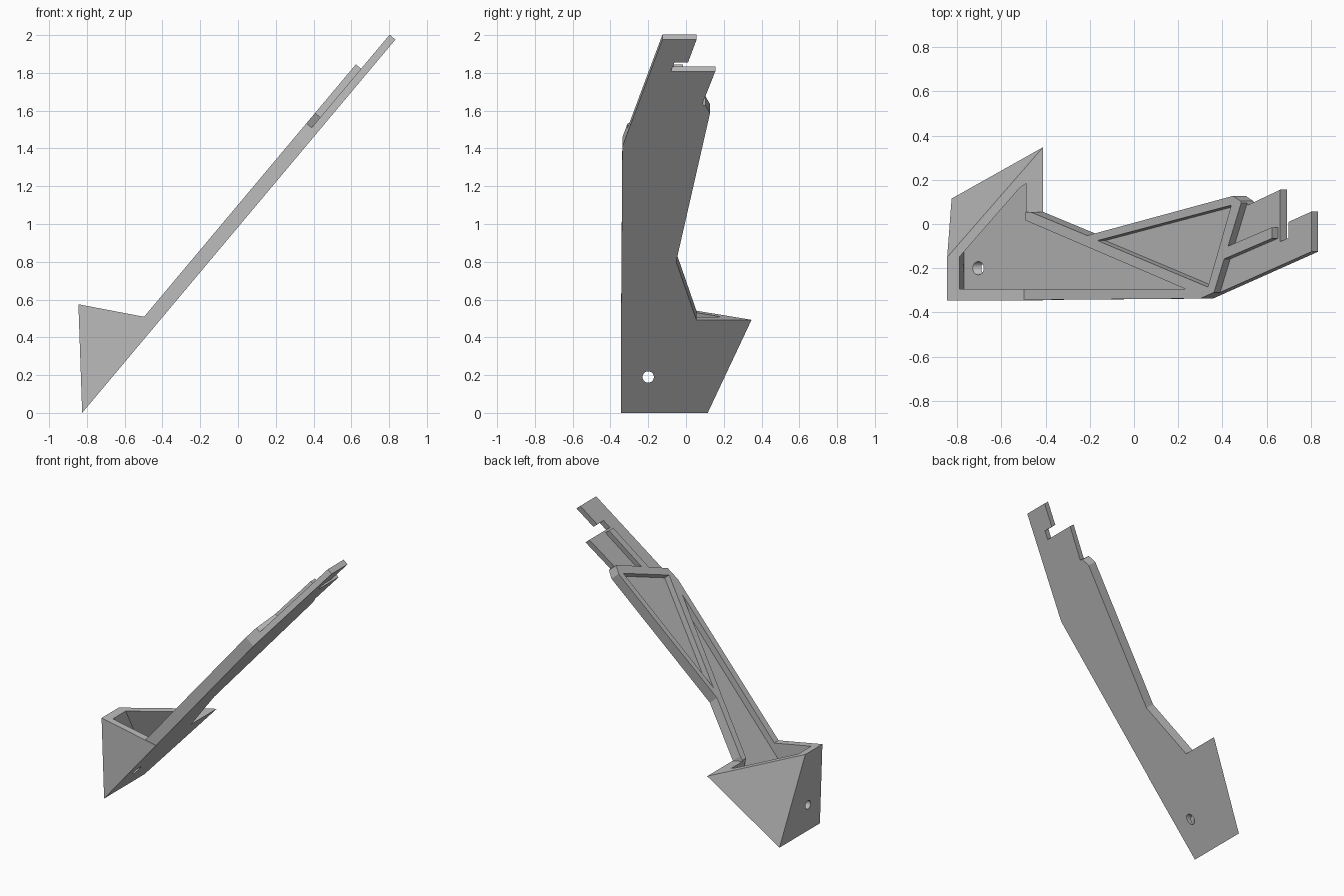
import bpy
import bmesh
import math
from mathutils import Vector, Matrix

cube = bpy.data.objects.get("Cube")
if cube:
    bpy.data.objects.remove(cube, do_unlink=True)

# Plate frame: s runs up the slope, y across it, t through the thickness
ANGLE = math.radians(50)
ALONG = Vector((math.cos(ANGLE), 0, math.sin(ANGLE)))
NORMAL = Vector((-math.sin(ANGLE), 0, math.cos(ANGLE)))
ORIGIN = Vector((-0.825, 0, 0))
THICK, THIN, FLOOR = 0.076, 0.04, 0.03


def on_plate(s, y, t=0.0):
    return ORIGIN + ALONG * s + NORMAL * t + Vector((0, y, 0))


grey = bpy.data.materials.new("light grey")
grey.use_nodes = True
grey.diffuse_color = (0.5, 0.5, 0.5, 1)
grey.node_tree.nodes["Principled BSDF"].inputs["Base Color"].default_value = (0.5, 0.5, 0.5, 1)


def make_object(name, bm):
    bmesh.ops.recalc_face_normals(bm, faces=bm.faces)
    mesh = bpy.data.meshes.new(name)
    bm.to_mesh(mesh)
    bm.free()
    mesh.materials.append(grey)
    obj = bpy.data.objects.new(name, mesh)
    bpy.context.collection.objects.link(obj)
    return obj


def prism(name, outline, low, high):
    """Extrude an (s, y) outline through the plate thickness."""
    bm = bmesh.new()
    face = bm.faces.new([bm.verts.new(on_plate(s, y, low)) for s, y in outline])
    top = bmesh.ops.extrude_face_region(bm, geom=[face])["geom"]
    verts = [v for v in top if isinstance(v, bmesh.types.BMVert)]
    bmesh.ops.translate(bm, verts=verts, vec=NORMAL * (high - low))
    if face.is_valid and len(bm.faces) == len(outline) + 1:
        bm.faces.new(list(face.verts))
    return make_object(name, bm)


def hull(name, points):
    bm = bmesh.new()
    verts = [bm.verts.new(p) for p in points]
    bmesh.ops.convex_hull(bm, input=verts)
    bmesh.ops.dissolve_limit(bm, angle_limit=0.005, verts=bm.verts, edges=bm.edges)
    return make_object(name, bm)


def combine(target, helper, operation):
    """Apply one boolean and drop the helper."""
    helper.hide_render = True
    mod = target.modifiers.new("join", "BOOLEAN")
    mod.operation = operation
    mod.solver = "EXACT"
    mod.object = helper
    bpy.context.view_layer.update()
    result = bpy.data.meshes.new_from_object(
        target.evaluated_get(bpy.context.evaluated_depsgraph_get()))
    target.modifiers.clear()
    target.data = result
    bpy.data.objects.remove(helper, do_unlink=True)


# Long arm with the tab and hook at its upper end
arm = prism("bracket_arm", [
    (0.35, -0.345), (1.84, -0.337), (2.58, -0.125), (2.58, 0.056),
    (2.42, 0.01), (2.42, -0.062), (2.36, -0.08), (2.36, 0.155),
    (2.13, 0.085), (2.125, 0.103), (2.07, 0.127), (1.045, -0.052),
    (0.643, 0.055), (0.35, 0.055)], 0, THICK)

# Step down to the thin upper end
combine(arm, prism("step_cutter", [
    (1.88, -0.43), (2.8, -0.43), (2.8, 0.4), (2.272, 0.4)], THIN, 0.2), "DIFFERENCE")

# Guide rib between the tab and the hook strip
combine(arm, prism("guide_rib", [
    (1.99, -0.163), (2.345, -0.065), (2.345, -0.015), (1.99, -0.113)], FLOOR, THICK), "UNION")

# Wedge foot
foot = hull("wedge_foot", [
    on_plate(0, -0.345), on_plate(0, 0.115), on_plate(0.643, -0.345),
    on_plate(0.643, 0.347), (-0.845, -0.15, 0.575), (-0.845, -0.345, 0.575)])
combine(arm, foot, "UNION")

# Open hollow inside the foot
combine(arm, hull("hollow_cutter", [
    (-0.77, -0.295, 0.112), (-0.77, 0.075, 0.112),
    on_plate(0.57, -0.295, FLOOR), on_plate(0.57, 0.2, FLOOR),
    (-0.792, -0.295, 0.61), (-0.792, -0.172, 0.61),
    (-0.495, -0.295, 0.55), (-0.495, 0.17, 0.55)]), "DIFFERENCE")

# Triangular pockets on either side of the diagonal brace
pockets = {
    "lower": [(0.45, -0.295), (1.74, -0.295), (0.572, 0.027), (0.45, 0.027)],
    "upper": [(1.117, -0.075), (1.894, -0.285), (2.058, 0.085)],
}
for name, outline in pockets.items():
    combine(arm, prism(name + "_pocket_cutter", outline, FLOOR, 0.1), "DIFFERENCE")

# Round fixing hole straight through the foot
bm = bmesh.new()
bmesh.ops.create_cone(
    bm, cap_ends=True, segments=24, radius1=0.03, radius2=0.03, depth=0.6,
    matrix=Matrix.Translation((-0.75, -0.2, 0.19)) @ Matrix.Rotation(math.pi / 2, 4, "Y"))
combine(arm, make_object("hole_cutter", bm), "DIFFERENCE")
